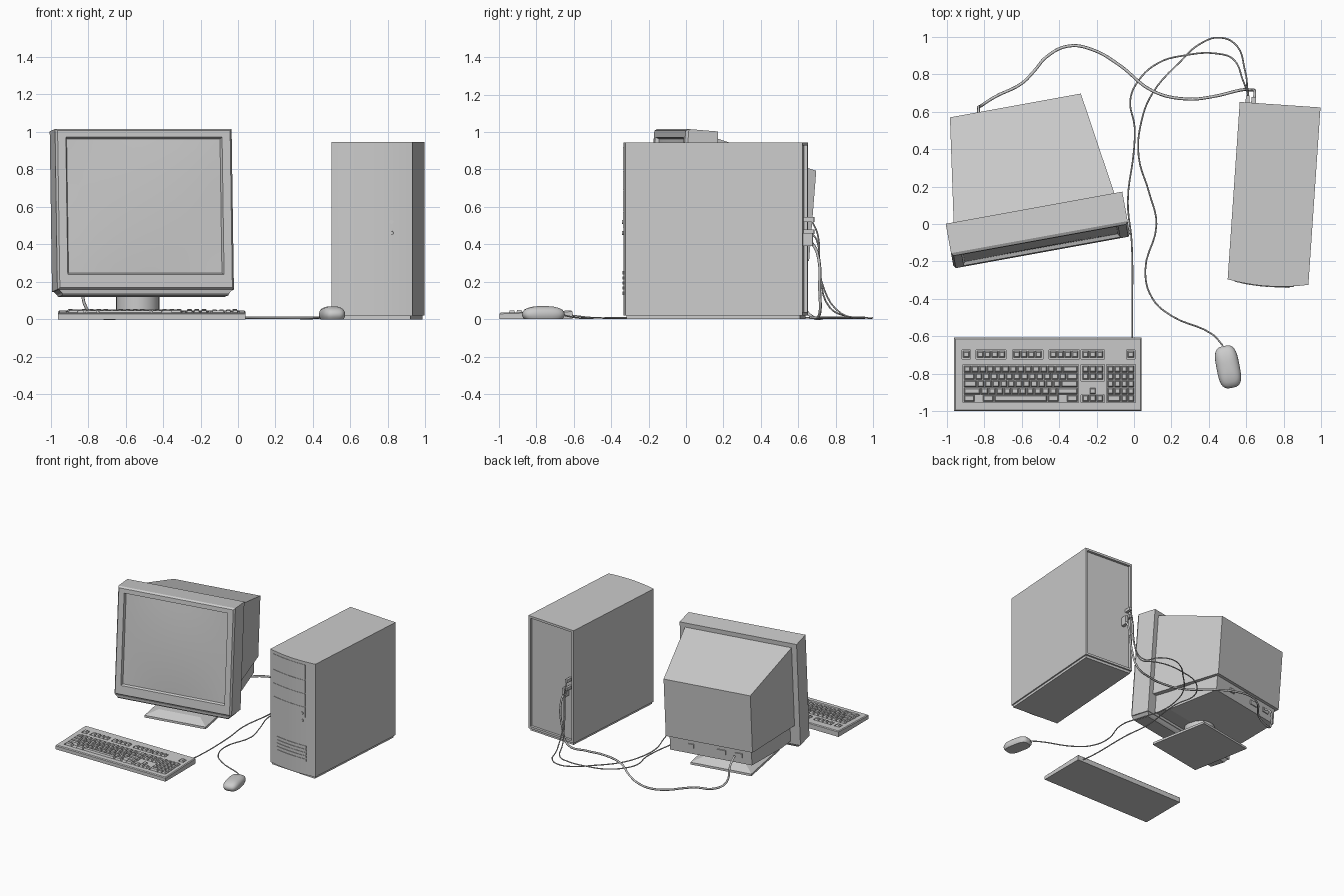
import bpy, bmesh
from math import radians, cos, sin, pi
from mathutils import Matrix, Vector

if "Cube" in bpy.data.objects:
    bpy.data.objects.remove(bpy.data.objects["Cube"])

I = Matrix.Identity(4)


def make(name, lofts, M=I, smooth=False):
    """Each loft is a list of rings (equal point counts), skinned and capped."""
    bm = bmesh.new()
    for rings in lofts:
        vs = [[bm.verts.new(M @ Vector(p)) for p in r] for r in rings]
        n = len(vs[0])
        for a, b in zip(vs, vs[1:]):
            for i in range(n):
                bm.faces.new((a[i], a[(i + 1) % n], b[(i + 1) % n], b[i]))
        bm.faces.new(vs[0][::-1])
        bm.faces.new(vs[-1])
    bmesh.ops.recalc_face_normals(bm, faces=bm.faces)
    me = bpy.data.meshes.new(name)
    bm.to_mesh(me)
    bm.free()
    ob = bpy.data.objects.new(name, me)
    bpy.context.collection.objects.link(ob)
    if smooth:
        bpy.ops.object.select_all(action='DESELECT')
        ob.select_set(True)
        bpy.context.view_layer.objects.active = ob
        bpy.ops.object.shade_smooth_by_angle(angle=radians(35))
    return ob


def rect_y(w, z0, z1, y):
    return [(-w, y, z0), (w, y, z0), (w, y, z1), (-w, y, z1)]


def rect_z(x0, x1, y0, y1, z):
    return [(x0, y0, z), (x1, y0, z), (x1, y1, z), (x0, y1, z)]


def box(x0, x1, y0, y1, z0, z1, t=0.0):
    """Box whose top is inset by t."""
    return [rect_z(x0, x1, y0, y1, z0),
            rect_z(x0 + t, x1 - t, y0 + t, y1 - t, z1)]


def circle(r, z, n=32, sx=1, sy=1, p=1.0):
    """Circle, or superellipse when p < 1."""
    f = lambda c: abs(c) ** p * (1 if c > 0 else -1)
    return [(r * sx * f(cos(2 * pi * i / n)), r * sy * f(sin(2 * pi * i / n)), z)
            for i in range(n)]


def cable(name, pts, r):
    cu = bpy.data.curves.new(name, 'CURVE')
    cu.dimensions = '3D'
    cu.bevel_depth, cu.bevel_resolution, cu.resolution_u = r, 1, 5
    cu.use_fill_caps = True
    sp = cu.splines.new('BEZIER')
    sp.bezier_points.add(len(pts) - 1)
    for b, p in zip(sp.bezier_points, pts):
        b.co = p
        b.handle_left_type = b.handle_right_type = 'AUTO'
    ob = bpy.data.objects.new(name, cu)
    bpy.context.collection.objects.link(ob)


# ---------- Monitor (turned and tilted back) ----------
TURN = Matrix.Rotation(radians(10.3), 4, 'Z')
MON = Matrix.Translation((-.49, -.155, .13)) @ TURN @ Matrix.Rotation(radians(-4.6), 4, 'X')
make("monitor_bezel", [[rect_y(.479, .03, .89, .175), rect_y(.479, .03, .89, .015),
                        rect_y(.468, .04, .88, 0), rect_y(.424, .11, .845, 0),
                        rect_y(.416, .118, .837, .02)]], MON)
make("monitor_chin", [[rect_z(-.45, .45, .02, .15, 0), rect_z(-.455, .455, .01, .16, .012),
                       rect_z(-.472, .472, .006, .17, .03)]], MON)
# bulging glass
glass = bpy.data.meshes.new("screen_glass")
bm = bmesh.new()
bmesh.ops.create_grid(bm, x_segments=14, y_segments=14, size=1)
for v in bm.verts:
    u, w = v.co.x, v.co.y
    v.co = MON @ Vector((.416 * u, .0195 - .013 * (1 - u * u) * (1 - w * w), .4775 + .3595 * w))
for f in bm.faces:
    f.smooth = True
bmesh.ops.reverse_faces(bm, faces=[f for f in bm.faces if f.normal.y > 0])
bm.to_mesh(glass)
bm.free()
bpy.context.collection.objects.link(bpy.data.objects.new("screen_glass", glass))
# tapered rear casing and the narrower tray beneath it
make("rear_casing", [[rect_y(.437, .19, .855, .17), rect_y(.355, .24, .725, .745)]], MON)
make("lower_tray", [[rect_y(.40, .05, .195, .17), rect_y(.38, .05, .21, .3),
                     rect_y(.335, .115, .245, .72)]], MON)
make("monitor_ports", [box(x - w, x + w, .71, .728, .165, .2)
                       for x, w in ((.16, .022), (-.09, .035), (-.23, .03))], MON)
# stand
STAND = Matrix.Translation((-.535, .13, 0)) @ TURN
make("stand_base", [[rect_z(-.25, .25, -.25, .25, 0), rect_z(-.25, .25, -.25, .25, .018),
                     rect_z(-.17, .17, -.17, .17, .05)]], STAND)
make("stand_neck", [[circle(.115, .045), circle(.115, .2)]], STAND, True)

# ---------- Tower ----------
TOW = Matrix.Translation((.7475, .16, 0)) @ Matrix.Rotation(radians(-3.9), 4, 'Z')
make("tower_base", [box(-.205, .205, -.465, .465, 0, .025)], TOW)
make("tower_case", [[rect_y(.216, .02, .945, -.455), rect_y(.216, .02, .945, .478),
                     rect_y(.198, .038, .927, .478), rect_y(.198, .038, .927, .458)]], TOW)


def bowed(x0, x1, z0, z1, out=0.0, n=12):
    """Slab following the bowed front of the tower."""
    xs = [x0 + (x1 - x0) * i / n for i in range(n + 1)]
    ring = [(x, -.471 - .022 * (1 - (x / .216) ** 2) - out) for x in xs]
    ring += [(x1, -.45), (x0, -.45)]
    return [[(x, y, z) for x, y in ring] for z in (z0, z1)]


make("tower_front", [bowed(-.216, .216, .018, .945)], TOW, True)
make("drive_bay_covers", [bowed(-.18, .13, a, b, .003) for a, b in
                          ((.80, .92), (.69, .792), (.58, .682), (.49, .572))], TOW, True)
make("front_vent_slats", [bowed(-.14, .14, .13 + .027 * i, .148 + .027 * i, .004)
                          for i in range(5)], TOW, True)
for nm, z in (("power_button", .52), ("reset_button", .46)):
    spin = TOW @ Matrix.Translation((.105, -.48, z)) @ Matrix.Rotation(pi / 2, 4, 'X')
    make(nm, [[circle(.011, 0, 16), circle(.011, .016, 16)]], spin)
make("rear_plugs", [box(-.185, -.165, .45, .515, .52, .545),
                    box(-.185, -.165, .45, .515, .455, .48),
                    box(-.155, -.13, .45, .51, .39, .46)], TOW)

# ---------- Keyboard ----------
X0, X1, Y0, Y1 = -.96, .04, -.998, -.607
ramp = lambda y: .034 + .012 * (y - Y0) / (Y1 - Y0)


def slab(x0, x1, y0, y1, lo, hi, t=0.0):
    """Box riding on the sloped deck, heights relative to it."""
    return [[(x, y, ramp(y) + h) for x, y, _ in
             rect_z(x0 + s, x1 - s, y0 + s, y1 - s, 0)] for h, s in ((lo, 0), (hi, t))]


deck = [rect_z(X0, X1, Y0, Y1, 0),
        [(x, y, ramp(y) - .006) for x, y, _ in rect_z(X0, X1, Y0, Y1, 0)],
        [(x, y, ramp(y)) for x, y, _ in rect_z(X0 + .006, X1 - .006, Y0 + .006, Y1 - .006, 0)]]
body = make("keyboard_body", [deck])
P, R = .0407, .039          # key pitch across and between rows
TOP, FN = -.755, -.677      # back edge of the main block and function row
keys, wells = [], []


def row(x, y, units, pitch=P):
    for u in units:
        if u > 0:
            keys.append(slab(x + .002, x + u * pitch - .002, y - R + .002, y - .002,
                             -.008, .011, .006))
        x += abs(u) * pitch


def well(x0, x1, y0, y1):
    wells.append(slab(x0 - .004, x1 + .004, y0 - .004, y1 + .004, -.009, .03))


main_rows = ([1] * 13 + [2], [1.5] + [1] * 12 + [1.5], [1.75] + [1] * 11 + [2.25],
             [2.25] + [1] * 10 + [2.75], [1.5, -1, 1.5, 7, 1.5, -1, 1.5])
for i, units in enumerate(main_rows):
    row(-.91, TOP - i * R, units)
well(-.91, -.91 + 15 * P, TOP - 5 * R, TOP)
# function row groups
for x, n in ((-.915, 1), (-.84, 4), (-.645, 4), (-.45, 4), (-.278, 3), (-.037, 1)):
    row(x, FN, [1] * n, .0385)
    well(x, x + n * .0385, FN - R, FN)
# navigation, arrows and number pad
NX, NP = -.278, .0385
for i in range(2):
    row(NX, TOP - i * R, [1] * 3, NP)
well(NX, NX + 3 * NP, TOP - 2 * R, TOP)
row(NX, TOP - 3 * R, [-1, 1], NP)
row(NX, TOP - 4 * R, [1] * 3, NP)
well(NX, NX + 3 * NP, TOP - 5 * R, TOP - 4 * R - .005)
for i in range(5):
    row(-.143, TOP - i * R, [2, 1, 1] if i == 4 else [1] * 4, .0365)
well(-.143, -.143 + 4 * .0365, TOP - 5 * R, TOP)
make("keyboard_keys", keys)
# sink the key wells into the deck
cutter = make("well_cutter", wells)
cutter.hide_render = True
mod = body.modifiers.new("wells", 'BOOLEAN')
mod.operation, mod.object, mod.solver = 'DIFFERENCE', cutter, 'EXACT'
bpy.context.view_layer.objects.active = body
bpy.ops.object.modifier_apply(modifier=mod.name)
bpy.data.objects.remove(cutter)

# ---------- Mouse ----------
MOUSE = Matrix.Translation((.502, -.763, 0)) @ Matrix.Rotation(radians(11), 4, 'Z')
make("mouse", [[circle(s, z, 36, .062, .114, .62) for s, z in
                ((.88, 0), (.97, .012), (1, .026), (.97, .039), (.88, .051), (.72, .06),
                 (.5, .066), (.25, .069))]], MOUSE, True)

# ---------- Cables ----------
cable("keyboard_cable", [(-.01, -.61, .02), (-.01, -.5, .008), (-.012, -.1, .006),
      (-.033, .12, .006), (0, .4, .006), (.003, .52, .006), (-.02, .66, .006),
      (.02, .76, .006), (.13, .86, .006), (.27, .9, .006), (.44, .91, .006),
      (.53, .88, .01), (.58, .77, .06), (.6, .715, .25), (.605, .7, .42), (.609, .665, .467)], .0045)
cable("mouse_cable", [(.475, -.65, .02), (.42, -.59, .008), (.2, -.49, .006), (.1, -.4, .006),
      (.06, -.25, .006), (.12, 0, .006), (.08, .17, .006), (.025, .36, .006),
      (.04, .55, .006), (.1, .7, .006), (.25, .87, .006), (.35, .96, .006), (.46, .995, .006),
      (.55, .95, .008), (.59, .83, .03), (.605, .725, .2), (.61, .705, .45), (.61, .67, .532)], .0045)
cable("video_cable", [(-.826, .55, .25), (-.83, .61, .2), (-.81, .635, .06), (-.74, .68, .01),
      (-.6, .75, .008), (-.53, .82, .008), (-.47, .89, .008), (-.35, .95, .008),
      (-.22, .93, .008), (-.08, .85, .008), (.1, .71, .008), (.28, .667, .008),
      (.42, .68, .008), (.57, .715, .03), (.62, .715, .15), (.645, .70, .36), (.641, .66, .425)], .008)
